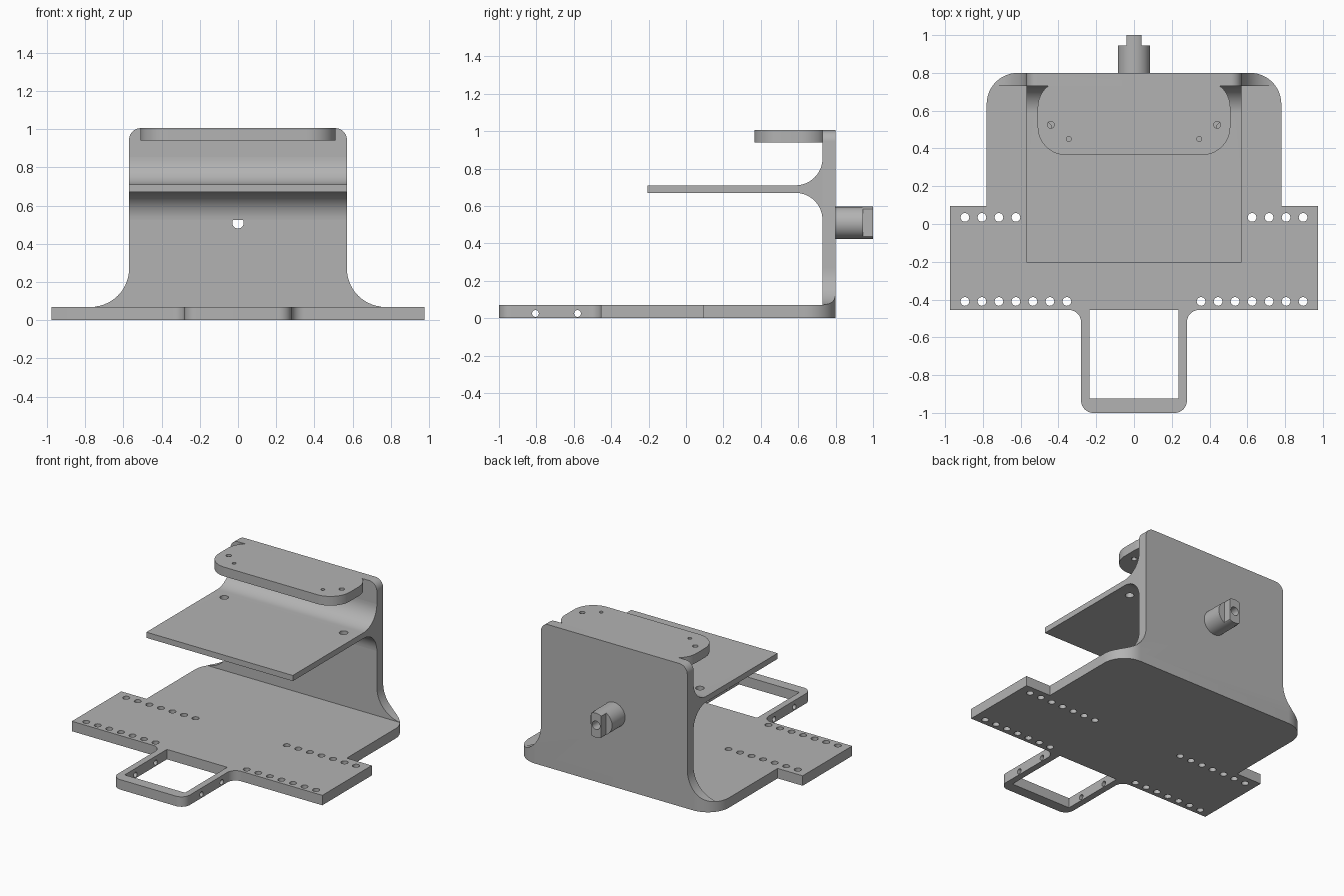
import bpy, bmesh, math
from mathutils import Vector

cube = bpy.data.objects.get("Cube")
if cube:
    bpy.data.objects.remove(cube, do_unlink=True)

GREY = (0.45, 0.45, 0.45, 1)
metal = bpy.data.materials.new("plain grey")
metal.use_nodes = True
metal.diffuse_color = GREY
metal.node_tree.nodes["Principled BSDF"].inputs["Base Color"].default_value = GREY


def rounded(corners, steps=14):
    """Outline from (a, b, radius) corners, each replaced by a tangent arc."""
    out = []
    for i, (a, b, r) in enumerate(corners):
        p = Vector((a, b))
        if r == 0:
            pts = [p]
        else:
            u = (Vector(corners[i - 1][:2]) - p).normalized()
            v = (Vector(corners[(i + 1) % len(corners)][:2]) - p).normalized()
            half = u.angle(v) / 2
            centre = p + (u + v).normalized() * r / math.sin(half)
            start = p + u * r / math.tan(half) - centre
            end = p + v * r / math.tan(half) - centre
            sweep = math.pi - 2 * half
            pts = [centre + (start * math.sin((1 - t) * sweep) + end * math.sin(t * sweep))
                   / math.sin(sweep) for t in (k / steps for k in range(steps + 1))]
        for q in pts:
            if not out or (q - out[-1]).length > 1e-5:
                out.append(q)
    if (out[0] - out[-1]).length < 1e-5:
        out.pop()
    return out


def mirrored(half):
    """Complete a right-hand outline by mirroring it across the centre."""
    return half + [(-a, b, r) for a, b, r in reversed(half)]


def circle(a, b, r, n=32):
    return [Vector((a + r * math.cos(math.tau * k / n), b + r * math.sin(math.tau * k / n)))
            for k in range(n)]


def prism(name, axis, solids):
    """One object holding a prism for every (outline, start, end)."""
    place = {"x": lambda a, b, d: (d, a, b),
             "y": lambda a, b, d: (a, d, b),
             "z": lambda a, b, d: (a, b, d)}[axis]
    bm = bmesh.new()
    for outline, d0, d1 in solids:
        low = [bm.verts.new(place(a, b, d0)) for a, b in outline]
        high = [bm.verts.new(place(a, b, d1)) for a, b in outline]
        bm.faces.new(low)
        bm.faces.new(high)
        for i in range(len(low)):
            bm.faces.new((low[i - 1], low[i], high[i], high[i - 1]))
    bmesh.ops.recalc_face_normals(bm, faces=bm.faces)
    mesh = bpy.data.meshes.new(name)
    bm.to_mesh(mesh)
    bm.free()
    mesh.materials.append(metal)
    ob = bpy.data.objects.new(name, mesh)
    bpy.context.collection.objects.link(ob)
    return ob


def select(ob):
    bpy.ops.object.select_all(action="DESELECT")
    ob.select_set(True)
    bpy.context.view_layer.objects.active = ob


def boolean(ob, cutter, operation="DIFFERENCE"):
    cutter.hide_render = True
    mod = ob.modifiers.new("cut", "BOOLEAN")
    mod.operation, mod.solver, mod.object = operation, "EXACT", cutter
    select(ob)
    bpy.ops.object.modifier_apply(modifier=mod.name)
    bpy.data.objects.remove(cutter, do_unlink=True)


def drill(ob, axis, holes, d0, d1):
    boolean(ob, prism("drill", axis, [(circle(a, b, r, 24), d0, d1) for a, b, r in holes]))


BASE_Z, TOP_Z = 0.07, 1.005
WALL_Y, BACK_Y = 0.73, 0.80
HALF = 0.57
BOSS_Z = 0.51

# Base plate with side wings and a front loop
base_outline = rounded(mirrored([
    (0.28, -1, 0.065), (0.28, -0.455, 0.065), (0.975, -0.455, 0), (0.975, 0.095, 0),
    (0.78, 0.095, 0), (0.78, BACK_Y, 0.165)]))
base = prism("base_plate", "z", [(base_outline, 0, BASE_Z)])
opening = rounded(mirrored([(0.235, -0.925, 0), (0.235, -0.455, 0)]))
boolean(base, prism("opening", "z", [(opening, -0.1, 0.2)]))
drill(base, "z", [(s * (0.355 + 0.09 * i), y, 0.023)
                  for s in (-1, 1) for i in range(7) for y in (-0.41, 0.035)], -0.1, 0.2)
drill(base, "x", [(y, 0.025, 0.018) for y in (-0.805, -0.58)], -0.4, 0.4)

# Upright back wall flaring into the base, trimmed to the base's round corners
wall = prism("back_wall", "y", [(rounded(mirrored([
    (0.77, BASE_Z, 0), (HALF, BASE_Z, 0.2), (HALF, TOP_Z, 0.06)])), WALL_Y, BACK_Y)])
trim = rounded(mirrored([(0.78, 0.3, 0), (0.78, BACK_Y, 0.165)]))
boolean(wall, prism("trim", "z", [(trim, -0.1, 1.2)]), "INTERSECT")
drill(wall, "y", [(0, BOSS_Z, 0.03)], 0.6, 0.9)

# Middle shelf, blended into the wall above and below
R = 0.145
shelf = prism("middle_shelf", "x", [(rounded([
    (-0.205, 0.67, 0), (WALL_Y, 0.67, R), (WALL_Y, 0.67 - R, 0),
    (WALL_Y, 0.71 + R, 0), (WALL_Y, 0.71, R), (-0.205, 0.71, 0)]), -HALF, HALF)])
drill(shelf, "z", [(s * 0.465, 0.51, 0.028) for s in (-1, 1)], 0.6, 0.8)

# Top pad, its rear corners running into the wall
pad_outline = rounded(mirrored([(0.51, 0.365, 0.15), (0.51, 0.765, 0.15)]))
pad_outline = [(a, min(b, WALL_Y)) for a, b in pad_outline]
pad = prism("top_pad", "z", [(pad_outline, 0.94, TOP_Z)])
drill(pad, "z", [(s * x, y, r) for s in (-1, 1)
                 for x, y, r in ((0.44, 0.525, 0.018), (0.345, 0.45, 0.013))], 0.8, 1.1)

# Rear boss with a flat-sided tip, bored through
boss = prism("rear_boss", "y", [(circle(0, BOSS_Z, 0.086, 48), BACK_Y, 0.945)])
tip_outline = rounded([(max(-0.04, min(0.04, a)), b, 0)
                       for a, b in circle(0, BOSS_Z, 0.086, 96)])
tip = prism("boss_tip", "y", [(tip_outline, 0.945, 1.0)])
for part in (boss, tip):
    drill(part, "y", [(0, BOSS_Z, 0.03)], 0.7, 1.1)

for part in (base, wall, shelf, pad, boss, tip):
    select(part)
    bpy.ops.object.shade_smooth_by_angle(angle=math.radians(30))
